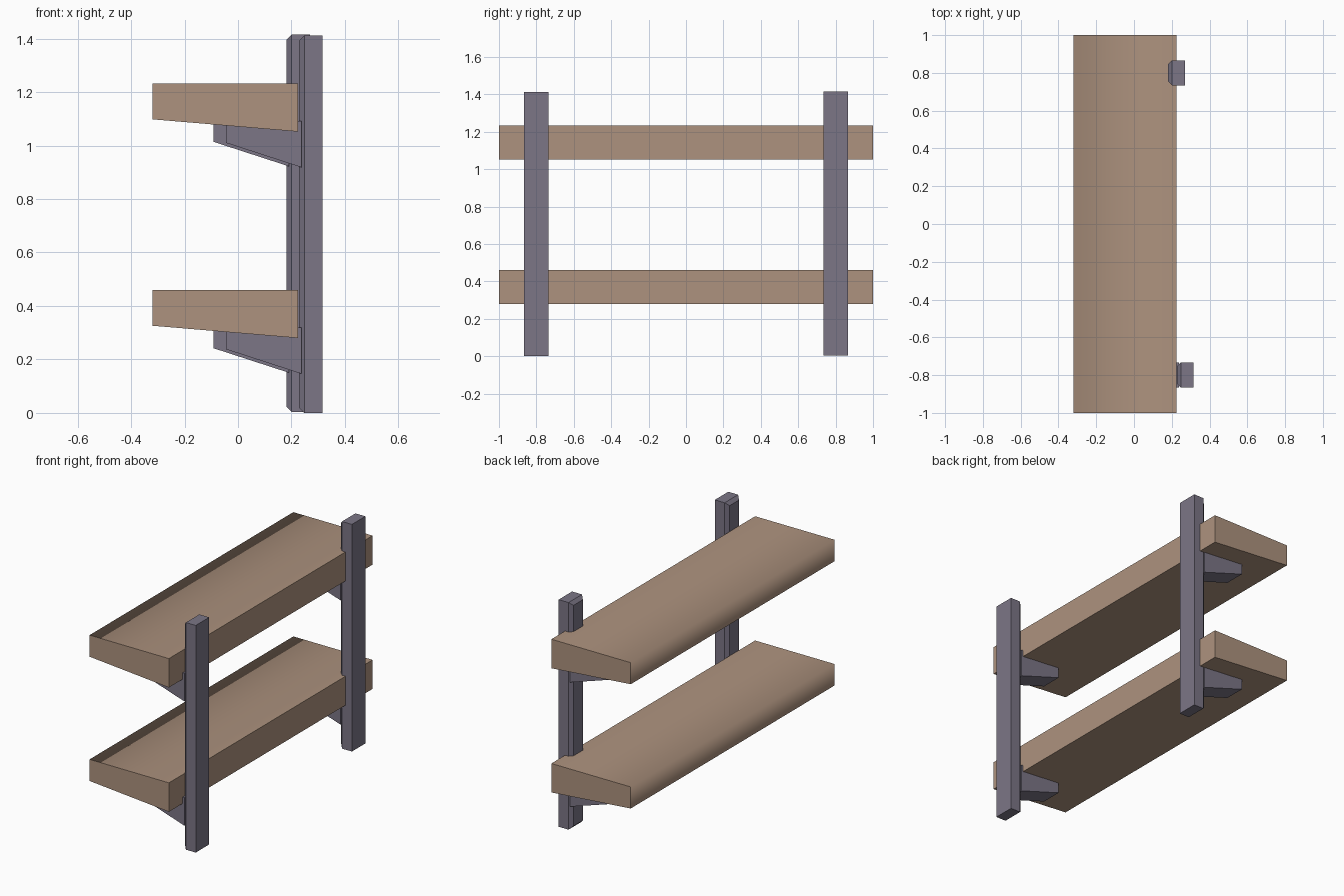
import bpy, bmesh

cube = bpy.data.objects.get("Cube")
if cube:
    bpy.data.objects.remove(cube, do_unlink=True)


def material(name, colour):
    m = bpy.data.materials.new(name)
    m.use_nodes = True
    m.diffuse_color = (*colour, 1)
    m.node_tree.nodes["Principled BSDF"].inputs["Base Color"].default_value = (*colour, 1)
    return m


WOOD = material("tan wood", (0.42, 0.29, 0.21))
METAL = material("purple grey metal", (0.20, 0.18, 0.24))


def extrude_profile(name, profile, y0, y1, mat):
    """Extrude an x-z outline along y; returns the object and its bmesh."""
    bm = bmesh.new()
    face = bm.faces.new([bm.verts.new((x, y0, z)) for x, z in profile])
    out = bmesh.ops.extrude_face_region(bm, geom=[face])["geom"]
    bmesh.ops.translate(bm, vec=(0, y1 - y0, 0),
                        verts=[g for g in out if isinstance(g, bmesh.types.BMVert)])
    bmesh.ops.recalc_face_normals(bm, faces=bm.faces)
    mesh = bpy.data.meshes.new(name)
    mesh.materials.append(mat)
    obj = bpy.data.objects.new(name, mesh)
    bpy.context.collection.objects.link(obj)
    return obj, bm


def finish(obj, bm):
    bm.to_mesh(obj.data)
    bm.free()


FRONT, BACK = -0.32, 0.225
LEVELS = {"lower": 0.46, "upper": 1.232}

# Shelf boards: tapered underside, soft front top edge
for level, top in LEVELS.items():
    outline = [(FRONT, top), (BACK, top), (BACK, top - 0.18), (FRONT, top - 0.134)]
    obj, bm = extrude_profile(level + "_shelf", outline, -1, 1, WOOD)
    for f in bm.faces:
        f.smooth = True
    for e in bm.edges:
        e.smooth = all(v.co.x < 0 and v.co.z > top - 0.01 for v in e.verts)
    finish(obj, bm)

# Posts with a chamfered front face, and a wedge bracket under each shelf
for side, y, x, lift in (("right", -0.8, 0.228, 0.0), ("left", 0.8, 0.181, 0.004)):
    y0, y1 = y - 0.066, y + 0.066
    outline = [(x, lift), (x + 0.088, lift), (x + 0.088, 1.411 + lift), (x, 1.411 + lift)]
    obj, bm = extrude_profile(side + "_post", outline, y0, y1, METAL)
    rim = [e for e in bm.edges if all(v.co.x < x + 0.01 for v in e.verts)]
    bmesh.ops.bevel(bm, geom=rim, offset=0.02, segments=1, affect="EDGES")
    finish(obj, bm)

    for level, top in LEVELS.items():
        z = top + lift
        tip = x - 0.273
        outline = [(tip, top - 0.14), (tip, z - 0.222), (x + 0.01, z - 0.314), (x + 0.01, top - 0.14)]
        obj, bm = extrude_profile(f"{side}_{level}_bracket", outline, y0, y1, METAL)
        finish(obj, bm)
